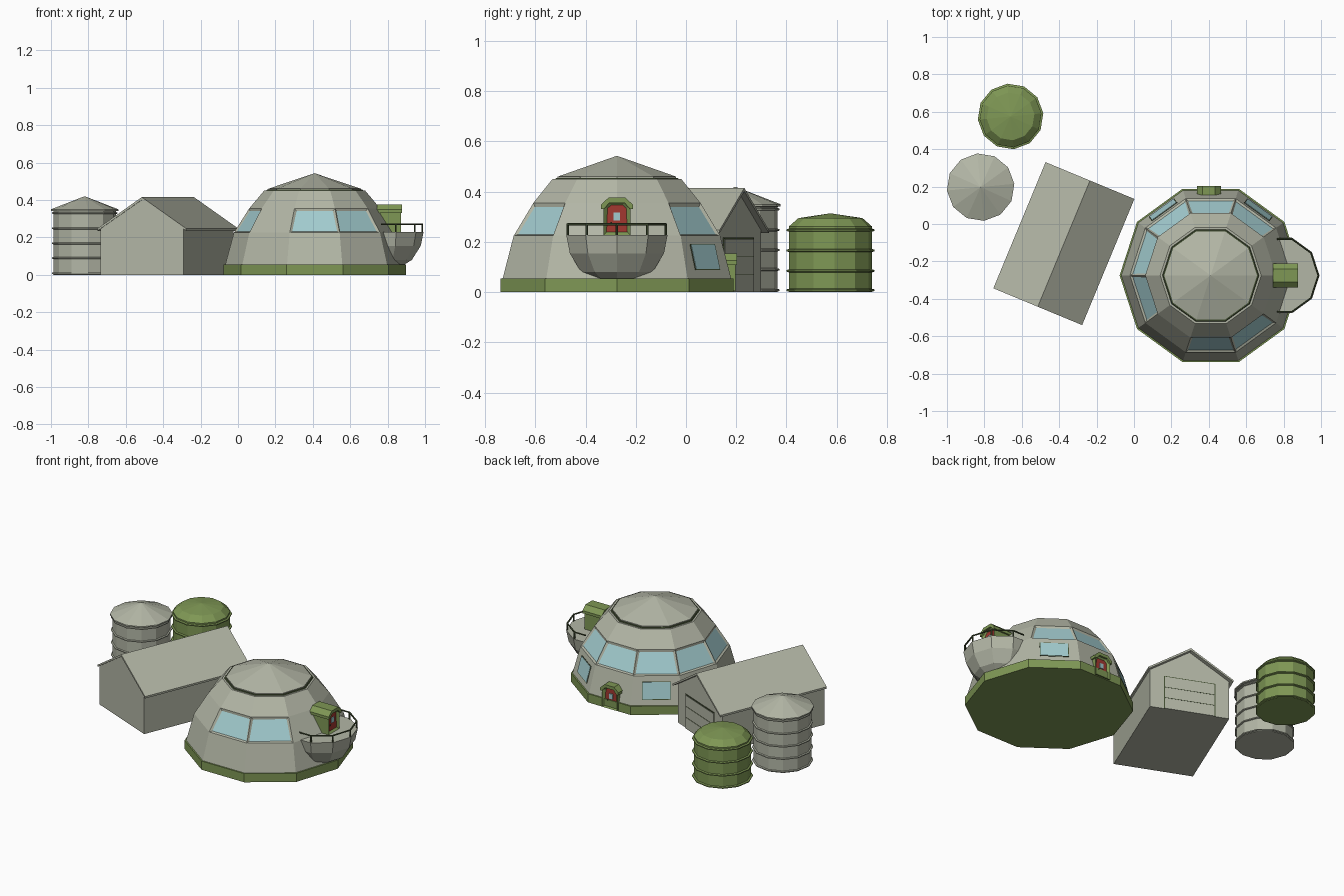
import bpy, bmesh, math
from mathutils import Matrix, Vector

if "Cube" in bpy.data.objects:
    bpy.data.objects.remove(bpy.data.objects["Cube"])


def mat(name, rgb):
    m = bpy.data.materials.new(name)
    m.diffuse_color = (*rgb, 1)
    m.use_nodes = True
    m.node_tree.nodes["Principled BSDF"].inputs["Base Color"].default_value = m.diffuse_color
    return m


GREY = mat("pale_grey", (0.45, 0.47, 0.38))
GREEN = mat("olive_green", (0.21, 0.31, 0.09))
DARK = mat("dark_green", (0.06, 0.085, 0.035))
GLASS = mat("window_blue", (0.36, 0.60, 0.62))
RED = mat("door_red", (0.36, 0.04, 0.03))


def finish(name, bm, mats, mtx=Matrix()):
    bmesh.ops.recalc_face_normals(bm, faces=bm.faces)
    me = bpy.data.meshes.new(name)
    bm.to_mesh(me)
    bm.free()
    for m in mats:
        me.materials.append(m)
    ob = bpy.data.objects.new(name, me)
    ob.matrix_world = mtx
    bpy.context.collection.objects.link(ob)
    return ob


def lathe_bm(profile, n, phase=0.0):
    """Faceted solid of revolution from (radius, z) pairs, closed at both ends."""
    bm = bmesh.new()
    rings = []
    for r, z in profile:
        if r == 0:
            rings.append([bm.verts.new((0, 0, z))] * n)
        else:
            rings.append([bm.verts.new((r * math.cos(phase + math.tau * i / n),
                                        r * math.sin(phase + math.tau * i / n), z)) for i in range(n)])
    for a, b in zip(rings, rings[1:]):
        for i in range(n):
            j = (i + 1) % n
            quad = [a[i], a[j], b[j], b[i]]
            bm.faces.new(list(dict.fromkeys(quad)))
    for ring, r in ((rings[0], profile[0][0]), (rings[-1], profile[-1][0])):
        if r > 0:
            bm.faces.new(ring)
    bmesh.ops.recalc_face_normals(bm, faces=bm.faces)
    return bm


def lathe(name, x, y, profile, n, m, phase=0.0):
    return finish(name, lathe_bm(profile, n, phase), [m], Matrix.Translation((x, y, 0)))


def prism_bm(outline, y0, y1):
    """Extrude an (x, z) outline along y."""
    bm = bmesh.new()
    f = bm.faces.new([bm.verts.new((x, y0, z)) for x, z in outline])
    ext = bmesh.ops.extrude_face_region(bm, geom=[f])
    bmesh.ops.translate(bm, vec=(0, y1 - y0, 0),
                        verts=[v for v in ext["geom"] if isinstance(v, bmesh.types.BMVert)])
    bmesh.ops.recalc_face_normals(bm, faces=bm.faces)
    return bm


def prism(name, outline, y0, y1, m, mtx=Matrix()):
    return finish(name, prism_bm(outline, y0, y1), [m], mtx)


def rect(x0, x1, z0, z1):
    return [(x0, z0), (x1, z0), (x1, z1), (x0, z1)]


def bars(name, pairs, r, m):
    bm = bmesh.new()
    for a, b in pairs:
        a, b = Vector(a), Vector(b)
        d = b - a
        mt = Matrix.Translation((a + b) / 2) @ d.to_track_quat('Z', 'Y').to_matrix().to_4x4()
        bmesh.ops.create_cone(bm, segments=6, radius1=r, radius2=r, depth=d.length,
                              cap_ends=True, matrix=mt)
    return finish(name, bm, [m])


# ---- main dome: ten sides, recessed windows in the second tier
CX, CY = 0.41, -0.275
lathe("dome_base", CX, CY, [(0.487, 0), (0.487, 0.055)], 10, GREEN)
T0, T1, T2, T3 = (0.478, 0.055), (0.432, 0.225), (0.35, 0.355), (0.27, 0.45)
bm = lathe_bm([T0, T1, T2, T3], 10)
panes = []
for f in bm.faces:
    c = f.calc_center_median()
    ang = round(math.degrees(math.atan2(c.y, c.x))) % 360
    if 0.25 < c.z < 0.33 and ang in (54, 90, 126, 162, 198, 270, 306):
        panes.append(f)
bmesh.ops.inset_individual(bm, faces=panes, thickness=0.017, depth=-0.008)
for f in panes:
    f.material_index = 1
finish("dome_wall", bm, [GREY, GLASS], Matrix.Translation((CX, CY, 0)))
lathe("dome_cap_seam", CX, CY, [(0.262, 0.445), (0.255, 0.455)], 10, DARK)
lathe("dome_cap", CX, CY, [(0.248, 0.45), (0.248, 0.46), (0, 0.543)], 10, GREY)

# ---- lower windows as thin plates lying on the sloping wall
tilt = math.atan2((T0[0] - T1[0]) * math.cos(math.radians(18)), T1[1] - T0[1])
apo = 0.455 * math.cos(math.radians(18))
for deg in (54, 126):
    m = (Matrix.Translation((CX, CY, 0)) @ Matrix.Rotation(math.radians(deg - 90), 4, 'Z')
         @ Matrix.Translation((0, apo, 0.14)) @ Matrix.Rotation(tilt, 4, 'X'))
    prism("lower_window_frame", rect(-0.084, 0.084, -0.054, 0.054), -0.003, 0.002, DARK, m)
    prism("lower_window", rect(-0.08, 0.08, -0.05, 0.05), -0.003, 0.004, GLASS, m)


# ---- doors: green surround with recessed red leaf, small pane and hood (+y is outward)
def door(name, depth, mtx):
    shape = [(-0.054, 0), (0.054, 0), (0.054, 0.115), (0.03, 0.137), (-0.03, 0.137), (-0.054, 0.115)]
    bm = prism_bm(shape, -depth, 0)
    front = [f for f in bm.faces if f.calc_center_median().y > -1e-4]
    bmesh.ops.inset_individual(bm, faces=front, thickness=0.018, depth=-0.014)
    for f in front:
        f.material_index = 1
    finish(name + "_surround", bm, [GREEN, RED], mtx)
    prism(name + "_pane", rect(-0.013, 0.013, 0.06, 0.092), -0.016, -0.009, GLASS, mtx)
    prism(name + "_knob", rect(0.02, 0.026, 0.045, 0.053), -0.016, -0.008, DARK, mtx)
    hood = [(-0.064, 0.105), (-0.052, 0.105), (-0.03, 0.13), (0.03, 0.13), (0.052, 0.105), (0.064, 0.105),
            (0.064, 0.122), (0.034, 0.15), (-0.034, 0.15), (-0.064, 0.122)]
    prism(name + "_hood", hood, -depth, 0.006, GREEN, mtx)


door("ground_door", 0.06, Matrix.Translation((0.40, 0.197, 0.004)))
door("balcony_door", 0.13, Matrix.Translation((0.872, CY, 0.226)) @ Matrix.Rotation(-math.pi / 2, 4, 'Z'))

# ---- balcony bowl and railing
BX, BR = 0.78, 0.212
lathe("balcony_bowl", BX, CY, [(0.11, 0.055), (0.15, 0.08), (0.197, 0.155), (BR, 0.228)], 10, GREY)
pts = [(BX + 0.205 * math.cos(math.radians(a)), CY + 0.205 * math.sin(math.radians(a)))
       for a in (-72, -36, 0, 36, 72)]
rail = [(0.765, pts[0][1])] + pts + [(0.765, pts[-1][1])]
pairs = [((*a, 0.27), (*b, 0.27)) for a, b in zip(rail, rail[1:])]
pairs += [((*p, 0.225), (*p, 0.273)) for p in pts]
bars("balcony_railing", pairs, 0.005, DARK)

# ---- barn with overhanging roof and a wide rear door
B = Matrix.Translation((-0.375, -0.105, 0)) @ Matrix.Rotation(math.radians(-22.5), 4, 'Z')
prism("barn_walls", [(-0.24, 0), (0.24, 0), (0.24, 0.248), (0, 0.404), (-0.24, 0.248)],
      -0.36, 0.338, GREY, B)
prism("barn_roof", [(-0.257, 0.247), (0, 0.415), (0.257, 0.247), (0.257, 0.235), (0, 0.401), (-0.257, 0.235)],
      -0.365, 0.365, GREY, B)
prism("barn_door_outline", rect(-0.156, 0.156, 0.0, 0.217), 0.33, 0.341, DARK, B)
prism("barn_door", rect(-0.15, 0.15, 0.0, 0.211), 0.33, 0.344, GREY, B)
for z in (0.07, 0.14):
    prism("barn_door_seam", rect(-0.15, 0.15, z, z + 0.003), 0.338, 0.345, DARK, B)


# ---- storage tanks with raised bands
def tank(name, x, y, profile, bands, m):
    lathe(name, x, y, profile, 12, m, 0.1)
    for z in bands:
        lathe(name + "_band", x, y, [(0.166, z - 0.006), (0.176, z - 0.003), (0.176, z + 0.003),
                                     (0.166, z + 0.006)], 12, m, 0.1)


tank("grey_tank", -0.82, 0.197, [(0.168, 0), (0.168, 0.34), (0.181, 0.342), (0.181, 0.35), (0, 0.42)],
     (0.008, 0.09, 0.168, 0.248, 0.33), GREY)
tank("green_tank", -0.66, 0.575, [(0.166, 0), (0.166, 0.262), (0.128, 0.295), (0, 0.314)],
     (0.008, 0.085, 0.166, 0.247), GREEN)
